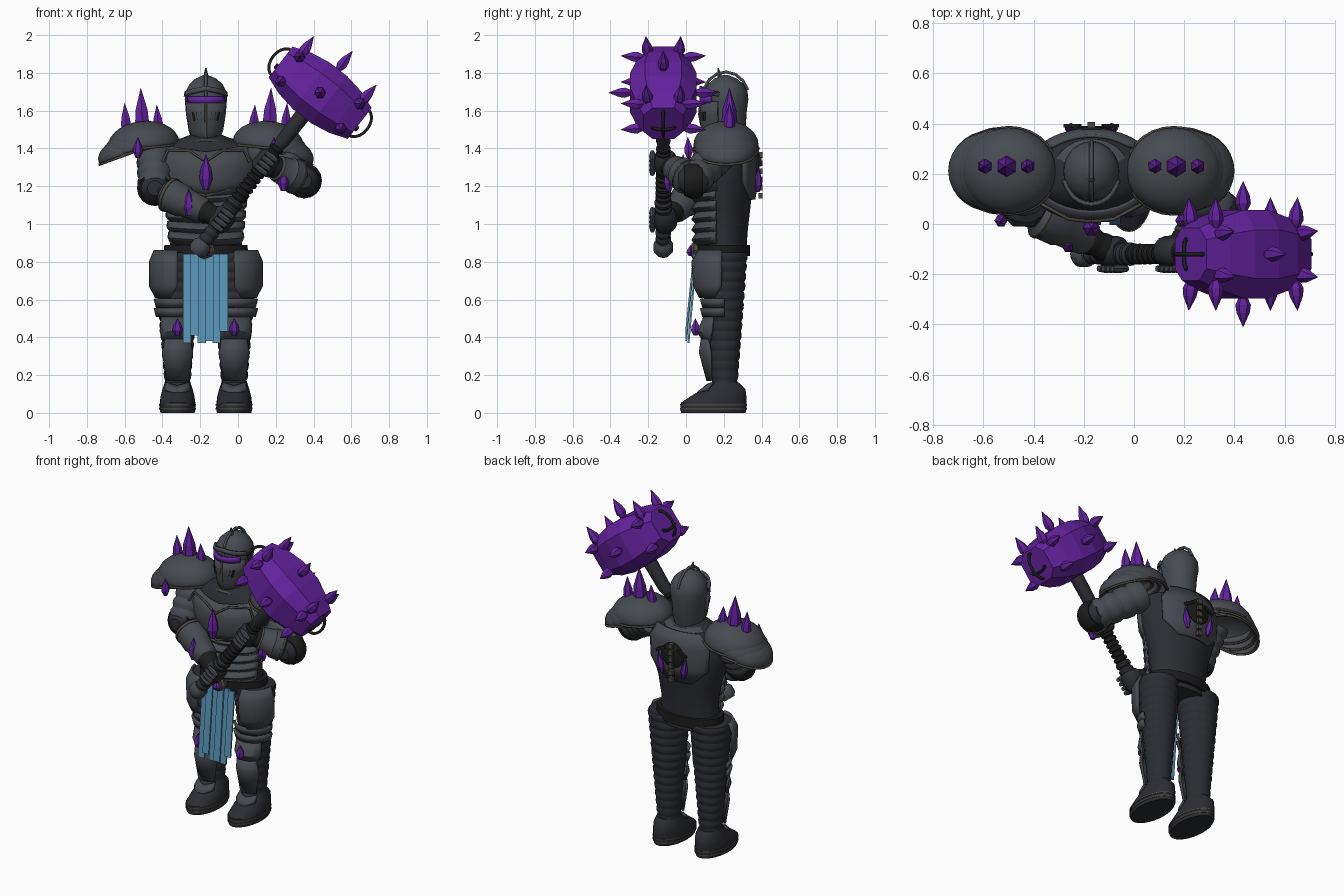
import bpy, bmesh
from math import sin, cos, pi, radians
from mathutils import Vector, Matrix

if "Cube" in bpy.data.objects:
    bpy.data.objects.remove(bpy.data.objects["Cube"])


def material(name, *rgb):
    m = bpy.data.materials.new(name)
    m.use_nodes = True
    m.diffuse_color = (*rgb, 1)
    m.node_tree.nodes["Principled BSDF"].inputs["Base Color"].default_value = (*rgb, 1)
    return m


steel = material("steel grey", .062, .068, .078)
suit = material("dark suit", .025, .026, .032)
black = material("black leather", .012, .012, .013)
bronze = material("dull bronze", .07, .06, .05)
purple = material("purple crystal", .125, .016, .34)
cloth = material("blue cloth", .1, .3, .48)

MID, BODY_Y = -.17, .2


def finish(name, bm, mat, smooth=True):
    bmesh.ops.recalc_face_normals(bm, faces=bm.faces)
    for f in bm.faces:
        f.smooth = smooth
    me = bpy.data.meshes.new(name)
    bm.to_mesh(me)
    bm.free()
    if smooth:
        me.set_sharp_from_angle(angle=radians(38))
    me.materials.append(mat)
    ob = bpy.data.objects.new(name, me)
    bpy.context.collection.objects.link(ob)
    return ob


def loft(name, rings, mat, smooth=True, closed=True):
    bm = bmesh.new()
    rows = [[bm.verts.new(p) for p in ring] for ring in rings]
    n = len(rows[0])
    for a, b in zip(rows, rows[1:]):
        for i in range(n if closed else n - 1):
            j = (i + 1) % n
            bm.faces.new((a[i], a[j], b[j], b[i]))
    if closed:
        bm.faces.new(rows[0])
        bm.faces.new(rows[-1])
    return finish(name, bm, mat, smooth)


def stack(name, x, levels, mat, n=28):
    """Horizontal ellipses: (z, centre y, x radius, y radius)."""
    return loft(name, [[(x + rx * cos(i * 2 * pi / n), cy + ry * sin(i * 2 * pi / n), z)
                        for i in range(n)] for z, cy, rx, ry in levels], mat)


def rod(name, a, b, profile, mat, n=16, smooth=True):
    """Lathe from a to b; profile holds (fraction, radius)."""
    a, b = Vector(a), Vector(b)
    q = (b - a).to_track_quat('Z', 'Y')
    return loft(name, [[a.lerp(b, t) + q @ Vector((r * cos(i * 2 * pi / n), r * sin(i * 2 * pi / n), 0))
                        for i in range(n)] for t, r in profile], mat, smooth)


def ribbed(name, a, b, r1, r2, ribs, mat, depth=.9):
    prof = []
    for i in range(ribs):
        for f, k in ((.02, depth), (.3, 1), (.7, 1), (.98, depth)):
            t = (i + f) / ribs
            prof.append((t, (r1 + (r2 - r1) * t) * k))
    return rod(name, a, b, prof, mat, 20)


def crystal(name, a, b, r):
    return rod(name, a, b, ((0, r * .45), (.3, r), (.55, r * .85), (1, .001)), purple, 6, False)


def wrap(name, x, y, rows, span, mat, turn=0, drop=0, n=12):
    """Curved plate; rows are (z, x radius, y radius, optional span factor)."""
    grid = []
    for row in rows:
        z, rx, ry, k = (*row, 1)[:4]
        grid.append([])
        for i in range(n + 1):
            t = 2 * i / n - 1
            a = turn + t * span * k
            grid[-1].append((x + rx * sin(a), y - ry * cos(a), z - drop * (1 - abs(t))))
    ob = loft(name, grid, mat, closed=False)
    mod = ob.modifiers.new("thickness", 'SOLIDIFY')
    mod.thickness, mod.offset = .014, 0
    return ob


def tube(name, pts, r, mat):
    cu = bpy.data.curves.new(name, 'CURVE')
    cu.dimensions, cu.bevel_depth, cu.bevel_resolution = '3D', r, 1
    cu.use_fill_caps = True
    sp = cu.splines.new('POLY')
    sp.points.add(len(pts) - 1)
    for p, co in zip(sp.points, pts):
        p.co = (*co, 1)
    cu.materials.append(mat)
    ob = bpy.data.objects.new(name, cu)
    bpy.context.collection.objects.link(ob)
    return ob


def box(name, c, size, mat, tilt=0):
    bm = bmesh.new()
    bmesh.ops.create_cube(bm, size=1, matrix=Matrix.Translation(c) @ Matrix.Rotation(tilt, 4, 'Y')
                          @ Matrix.Diagonal((*size, 1)))
    return finish(name, bm, mat, False)


# Torso, belt and abdomen bands
stack("torso", MID, [(.8, BODY_Y, .2, .12), (.95, BODY_Y, .185, .125), (1.08, BODY_Y, .205, .14),
                     (1.22, BODY_Y, .25, .155), (1.34, BODY_Y, .26, .155), (1.41, BODY_Y, .23, .14),
                     (1.45, BODY_Y, .14, .11), (1.47, BODY_Y, .09, .09)], suit)
stack("belt", MID, [(.83, BODY_Y, .225, .14), (.89, BODY_Y, .22, .14)], black)
rod("belt_buckle", (MID, .07, .86), (MID, .03, .86), ((0, .05), (.7, .05), (1, .035)), bronze, 8, False)
crystal("buckle_gem", (MID, .025, .83), (MID, .025, .89), .025)
for i in range(5):
    z = .9 + i * .055
    wrap("abdomen_band", MID, BODY_Y, ((z, .19, .135), (z + .03, .205 + i * .005, .165), (z + .06, .2 + i * .007, .145)),
         1.3, steel, drop=.015)

# Breastplate with trim and crystal
wrap("breastplate", MID, BODY_Y, ((1.18, .23, .155), (1.24, .255, .18), (1.34, .268, .185), (1.42, .23, .15, .9)),
     1.35, steel, drop=.04)
for s in (-1, 1):
    tube("breast_trim", [(MID + s * x, y, z) for x, y, z in
                         ((.0, .01, 1.33), (.09, .02, 1.39), (.2, .08, 1.39), (.23, .07, 1.33))], .007, bronze)
    tube("breast_lower_trim", [(MID + s * x, y, z) for x, y, z in
                               ((.0, .03, 1.15), (.12, .05, 1.18), (.22, .13, 1.2))], .007, bronze)
crystal("chest_crystal", (MID, -.015, 1.18), (MID, -.015, 1.37), .035)
stack("collar", MID, [(1.41, .21, .16, .13), (1.44, .21, .15, .13), (1.46, .21, .11, .11)], steel)

# Back plate with disc, spine and crystals
wrap("back_plate", MID, BODY_Y, ((1.13, .22, .16, .55), (1.22, .25, .175, 1), (1.36, .26, .175, 1), (1.45, .22, .15, .8)),
     .95, steel, turn=pi)
rod("back_disc", (MID, .36, 1.3), (MID, .39, 1.3), ((0, .08), (.8, .08), (1, .07)), black, 20)
for i in range(6):
    box("spine_link", (MID, .395, 1.15 + i * .043), (.03, .022, .03), bronze)
for s in (-1, 1):
    crystal("back_crystal", (MID + s * .075, .38, 1.17), (MID + s * .1, .385, 1.3), .022)
    box("back_bracket", (MID + s * .075, .392, 1.33), (.07, .015, .02), black, s * .5)

# Helmet and visor
HEAD_Y = .21
stack("helmet", MID, [(1.43, HEAD_Y, .07, .085), (1.5, HEAD_Y, .093, .105), (1.6, HEAD_Y, .1, .112),
                      (1.66, HEAD_Y, .112, .12), (1.7, HEAD_Y, .108, .116), (1.74, HEAD_Y, .088, .095),
                      (1.77, HEAD_Y, .055, .06), (1.79, HEAD_Y, .008, .01)], steel)
wrap("visor", MID, HEAD_Y, ((1.43, .065, .1), (1.5, .09, .12), (1.58, .104, .132), (1.65, .11, .13)), 1.25, steel, drop=.01)
wrap("eye_slit", MID, HEAD_Y, ((1.64, .113, .133), (1.675, .113, .13)), .95, purple)
wrap("brow", MID, HEAD_Y, ((1.675, .115, .135), (1.7, .11, .13)), 1.3, steel, drop=-.03)
tube("helmet_crest", [(MID, HEAD_Y - .125 * cos(a), 1.66 + .145 * sin(a)) for a in (0, .4, .8, 1.2, 1.6, 2, 2.4, 2.8)],
     .009, steel)
rod("crest_peak", (MID, .18, 1.77), (MID, .17, 1.825), ((0, .016), (1, .004)), steel, 6)
tube("visor_ridge", [(MID, .08, 1.68), (MID, .07, 1.58), (MID, .1, 1.43)], .007, bronze)
for s in (-1, 1):
    for i in range(3):
        box("breath_slit", (MID + s * (.025 + i * .02), .083 + i * .008, 1.57), (.008, .012, .045), black, s * .2)

# Legs, armour plates and boots
for s in (-1, 1):
    x = MID + s * .15
    ribbed("leg", (x, BODY_Y, .85), (x, .205, .12), .128, .066, 14, suit, .94)
    wrap("hip_plate", x, BODY_Y, ((.61, .12, .13, .6), (.67, .145, .155), (.8, .145, .165), (.86, .12, .13)),
         .75, steel, turn=s * .75)
    for z in (.51, .56):
        wrap("thigh_band", x, BODY_Y, ((z, .108, .108), (z + .045, .12, .12)), 1.3, steel, turn=s * .3)
    wrap("knee_plate", x, BODY_Y, ((.37, .09, .1, .7), (.43, .1, .135), (.51, .1, .1, .9)), 1.1, steel)
    crystal("knee_crystal", (x, .05, .41), (x, .05, .5), .027)
    wrap("shin_plate", x, BODY_Y, ((.17, .082, .085, .7), (.32, .092, .125), (.39, .088, .115, .8)), 1.0, steel)
    stack("boot", x, [(.0, .145, .09, .17), (.02, .145, .096, .175), (.055, .147, .094, .172), (.085, .17, .09, .15),
                      (.125, .2, .08, .115), (.16, .205, .068, .075)], suit)
    for z in (.018, .04):
        stack("boot_trim", x, [(z, .145, .098, .177), (z + .008, .145, .098, .177)], bronze)
    wrap("ankle_flap", x, BODY_Y, ((.12, .085, .14), (.16, .075, .09)), .9, steel, drop=.02)

# Hanging cloth folded into strips
for i in range(6):
    x = MID - .1 + i * .039
    low = .37 + .025 * abs(i - 2.6) * (i % 2)
    fold = .012 * (i % 2)
    top, bottom = .05 - fold, .008 - fold
    loft("cloth_strip", [[(x + dx, y + dy, z) for dx, dy in ((-.022, 0), (.022, 0), (.022, .01), (-.022, .01))]
                         for z, y in ((.84, top), (low, bottom))], cloth, False)

# Shoulder armour: nested tilted domes, rims and crystals
def dome(name, c, radii, tilt):
    bm = bmesh.new()
    bmesh.ops.create_uvsphere(bm, u_segments=28, v_segments=14, radius=1)
    bmesh.ops.bisect_plane(bm, geom=bm.verts[:] + bm.edges[:] + bm.faces[:], plane_co=(0, 0, -.15),
                           plane_no=(0, 0, -1), clear_outer=True)
    place = Matrix.Translation(c) @ Matrix.Rotation(tilt, 4, 'Y') @ Matrix.Diagonal((*radii, 1))
    bmesh.ops.transform(bm, matrix=place, verts=bm.verts)
    ob = finish(name, bm, steel)
    ob.modifiers.new("thickness", 'SOLIDIFY').thickness = .012
    rim = [place @ Vector((cos(i * pi / 14), sin(i * pi / 14), -.15)) for i in range(29)]
    tube(name + "_rim", rim, .007, bronze)


for s in (-1, 1):
    for off, z, rx, ry, rz, tilt in ((.33, 1.42, .19, .172, .125, .1), (.37, 1.4, .175, .168, .11, .25),
                                     (.41, 1.385, .168, .155, .09, .35)):
        dome("shoulder_dome", (MID + s * off, .212, z), (rx, ry, rz), s * tilt)
    for off, top, r in ((.25, 1.63, .03), (.335, 1.72, .042), (.42, 1.64, .03)):
        crystal("shoulder_crystal", (MID + s * off, .23, 1.47), (MID + s * (off + .01), .23, top), r)
    crystal("shoulder_gem", (MID + s * .36, .015, 1.35), (MID + s * .36, .01, 1.46), .026)

# Hammer frame: centre, head axis and shaft axis
CENTRE, AXIS, UP, SIDE = Vector((.435, -.12, 1.695)), Vector((.79, 0, -.613)), Vector((.613, 0, .79)), Vector((0, 1, 0))


def at(u, v, w):
    return CENTRE + AXIS * u + UP * v + SIDE * w


# Hammer head: chamfered barrel with studs on three sides
rings = []
for u, v, w in ((-.265, .103, .105), (-.17, .138, .145), (-.06, .157, .176), (.06, .157, .176), (.17, .138, .145), (.265, .103, .105)):
    rings.append([at(u, a * v, b * w) for a, b in
                  ((1, .55), (.55, 1), (-.55, 1), (-1, .55), (-1, -.55), (-.55, -1), (.55, -1), (1, -.55))])
loft("hammer_head", rings, purple, False)
for u, v in ((0, 0), (-.2, .08), (-.2, -.08), (.2, .08), (.2, -.08)):
    base = .165 if u == 0 else .1
    for s in (-1, 1):
        crystal("side_spike", at(u, v, s * base), at(u * 1.03, v * 1.1, s * (base + .125)), .031)
    crystal("top_spike", at(u, base - .02, v), at(u * 1.05, base + .115, v * 1.15), .031)
for s in (-1, 1):
    arc = [(s * (.255 + .06 * sin(a)), .085 * cos(a)) for a in (i * pi / 10 for i in range(11))]
    tube("end_loop", [at(u, v, 0) for u, v in arc], .009, black)
    tube("end_bar", [at(s * .268, -.02 - .02 * sin(i * pi / 8), .06 * cos(i * pi / 8)) for i in range(9)], .009, black)

# Hammer shaft
rod("shaft", at(0, -.14, 0), at(0, -1.06, 0), ((0, .028), (1, .028)), black)
rod("shaft_sleeve", at(0, -.15, 0), at(0, -.36, 0), ((0, .042), (.85, .038), (1, .03)), suit)
ribbed("upper_grip", at(0, -.36, 0), at(0, -.72, 0), .038, .042, 11, black, .75)
ribbed("lower_grip", at(0, -.72, 0), at(0, -1, 0), .047, .04, 7, suit, .8)
rod("pommel", at(0, -1, 0), at(0, -1.08, 0), ((0, .04), (.2, .052), (.7, .052), (1, .035)), steel)


# Arms: shoulder, elbow and hand on the shaft
def arm(shoulder, elbow, hand, gem):
    shoulder, elbow, hand = Vector(shoulder), Vector(elbow), Vector(hand)
    ribbed("upper_arm", shoulder, elbow, .1, .09, 4, steel)
    rod("elbow", elbow - SIDE * .08, elbow + SIDE * .08, ((0, .04), (.2, .075), (.5, .09), (.8, .075), (1, .04)), suit)
    rod("elbow_ring", elbow - SIDE * .05, elbow + SIDE * .05, ((0, .08), (.3, .095), (.7, .095), (1, .08)), black)
    ribbed("forearm", elbow, hand, .07, .055, 6, black)
    rod("bracer", elbow.lerp(hand, .15), elbow.lerp(hand, .75),
        ((0, .07), (.08, .092), (.45, .088), (.5, .08), (.92, .07), (1, .055)), steel)
    rod("bracer_trim", elbow.lerp(hand, .2), elbow.lerp(hand, .24), ((0, .095), (1, .095)), bronze, 20)
    rod("hand", hand - UP * .06, hand + UP * .06, ((0, .045), (.2, .062), (.8, .062), (1, .045)), suit, 12)
    for i in range(4):
        k = hand + UP * (i * .03 - .045)
        rod("finger", k - SIDE * .068 - AXIS * .035, k - SIDE * .068 + AXIS * .04, ((0, .012), (.5, .018), (1, .012)), steel, 8)
    g = Vector(gem)
    crystal("arm_crystal", g - Vector((0, 0, .065)), g + Vector((0, 0, .075)), .03)


arm((-.44, .2, 1.4), (-.44, .07, 1.19), at(0, -.85, .01), (-.26, -.085, 1.11))
arm((.1, .2, 1.4), (.35, .04, 1.23), at(0, -.47, .01), (.24, -.09, 1.24))
